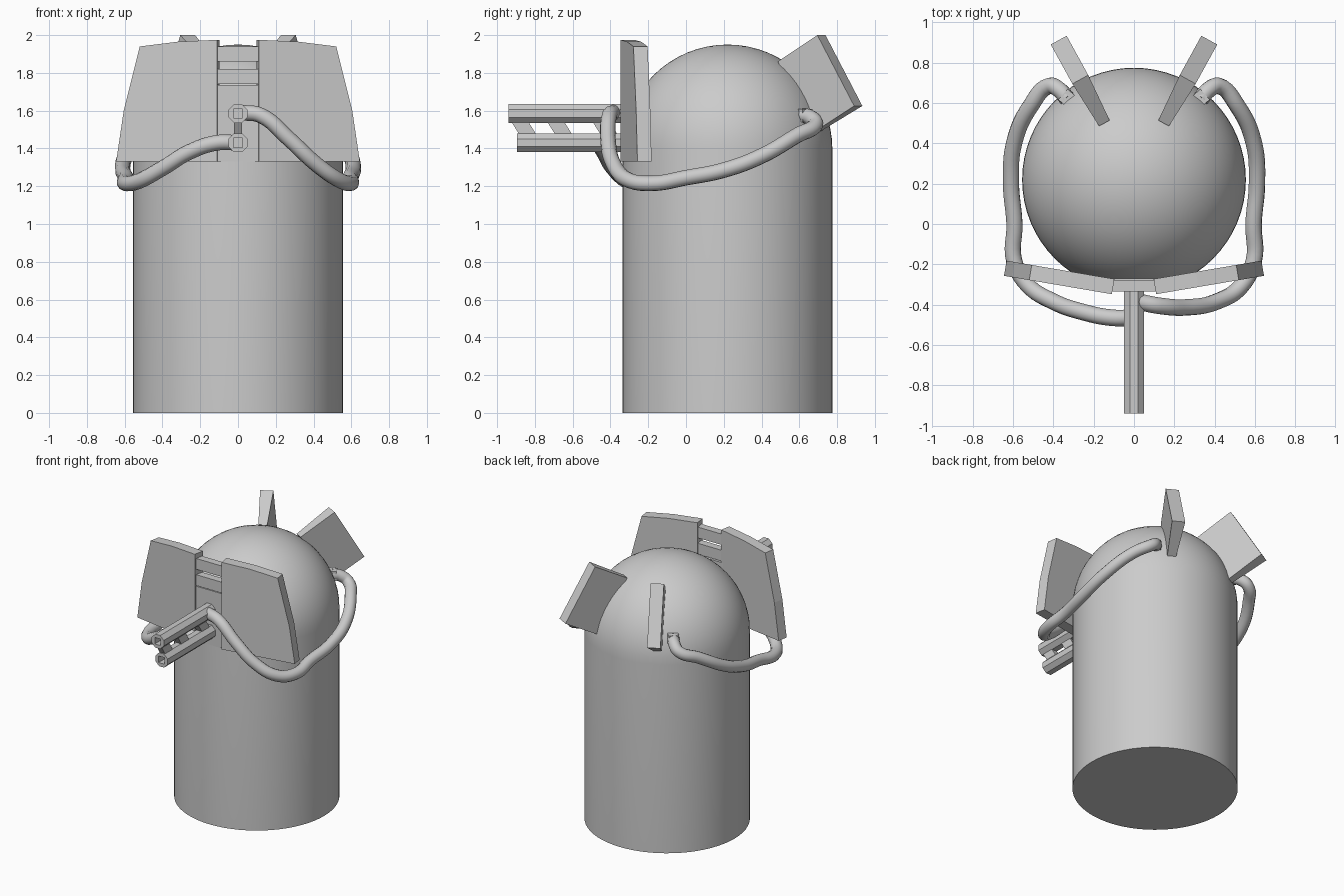
import bpy, bmesh, math
from mathutils import Vector, Matrix

if "Cube" in bpy.data.objects:
    bpy.data.objects.remove(bpy.data.objects["Cube"])


def make(name, verts, faces):
    me = bpy.data.meshes.new(name)
    me.from_pydata([tuple(v) for v in verts], [], faces)
    bm = bmesh.new()
    bm.from_mesh(me)
    bmesh.ops.recalc_face_normals(bm, faces=bm.faces)
    bm.to_mesh(me)
    bm.free()
    ob = bpy.data.objects.new(name, me)
    bpy.context.collection.objects.link(ob)
    return ob


def loft(name, a, b):
    """Solid between two matching outlines."""
    n = len(a)
    faces = [tuple(range(n)), tuple(range(n, 2 * n))]
    faces += [(i, (i + 1) % n, n + (i + 1) % n, n + i) for i in range(n)]
    return make(name, list(a) + list(b), faces)


def box(name, lo, hi):
    (x0, y0, z0), (x1, y1, z1) = lo, hi
    ring = lambda z: [(x0, y0, z), (x1, y0, z), (x1, y1, z), (x0, y1, z)]
    return loft(name, ring(z0), ring(z1))


def select(ob):
    bpy.ops.object.select_all(action='DESELECT')
    ob.select_set(True)
    bpy.context.view_layer.objects.active = ob


# Domed cylindrical body
R, CY, ZC, SEG, RINGS = 0.555, 0.22, 1.395, 64, 16
profile = [(R, 0)] + [(R * math.cos(t), ZC + R * math.sin(t))
                      for t in (i * math.pi / 2 / RINGS for i in range(RINGS))]
verts = [(r * math.cos(2 * math.pi * k / SEG), CY + r * math.sin(2 * math.pi * k / SEG), z)
         for r, z in profile for k in range(SEG)]
faces = [tuple(range(SEG))]
for j in range(len(profile) - 1):
    for k in range(SEG):
        k2 = (k + 1) % SEG
        faces.append((j * SEG + k, j * SEG + k2, (j + 1) * SEG + k2, (j + 1) * SEG + k))
last = (len(profile) - 1) * SEG
faces += [(last + k, last + (k + 1) % SEG, len(verts)) for k in range(SEG)]
verts.append((0, CY, ZC + R))
body = make("body", verts, faces)
select(body)
bpy.ops.object.shade_smooth_by_angle(angle=math.radians(40))

# Swept-back front shields
outline = [(0.11, 1.33), (0.645, 1.33), (0.605, 1.6), (0.52, 1.94), (0.32, 1.965), (0.11, 1.975)]
for side, label in ((1, "right"), (-1, "left")):
    front = [Vector((side * x, -0.348 + (x - 0.11) * 0.17, z)) for x, z in outline]
    back = [v + Vector((-side * 0.013, 0.075, 0)) for v in front]
    loft("front_shield_" + label, front, back)

# Centre bars and gun mount between the shields
box("upper_bar", (-0.115, -0.335, 1.86), (0.115, -0.28, 1.94))
box("lower_bar", (-0.115, -0.335, 1.74), (0.115, -0.28, 1.82))
box("gun_mount", (-0.115, -0.335, 1.33), (0.115, -0.27, 1.735))


# Octagonal barrels with square bores
def barrel(name, z, y0):
    pts = [(0.054 * math.cos(math.radians(22.5 + 45 * i)),
            z + 0.054 * math.sin(math.radians(22.5 + 45 * i))) for i in range(8)]
    ob = loft(name, [(x, y0, q) for x, q in pts], [(x, -0.31, q) for x, q in pts])
    cut = box(name + "_cutter", (-0.024, y0 - 0.1, z - 0.024), (0.024, y0 + 0.12, z + 0.024))
    cut.hide_render = True
    cut.hide_set(True)
    mod = ob.modifiers.new("bore", 'BOOLEAN')
    mod.operation, mod.object = 'DIFFERENCE', cut
    mod.solver = 'EXACT'


barrel("upper_barrel", 1.585, -0.94)
barrel("lower_barrel", 1.43, -0.895)

# Slanted webs joining the barrels
for i, y in enumerate((-0.93, -0.74, -0.50)):
    quad = [(y, 1.55), (y + 0.09, 1.55), (y + 0.14, 1.47), (y + 0.05, 1.47)]
    loft(f"barrel_web_{i + 1}", [(-0.022, a, b) for a, b in quad], [(0.022, a, b) for a, b in quad])

# Tilted rear fins, thicker at the outer edge, with cable sockets
rear = [(0.50, 1.86, 0.03), (0.717, 2.0, 0.045), (0.912, 1.625, 0.045), (0.697, 1.49, 0.03)]
for side, label in ((1, "right"), (-1, "left")):
    n = Vector((0.876, -0.482, 0))
    rings = []
    for s in (-1, 1):
        ring = [Vector((0.147 + (y - 0.50) * 0.55, y, z)) + n * t * s for y, z, t in rear]
        rings.append([(side * v.x, v.y, v.z) for v in ring])
    loft("rear_fin_" + label, *rings)
    socket = box("cable_socket_" + label, (-0.05, -0.035, -0.035), (0.05, 0.035, 0.035))
    socket.matrix_world = (Matrix.Translation((side * 0.315, 0.61, 1.575))
                           @ Matrix.Rotation(side * math.radians(42), 4, 'Z'))


# Cables from the barrels round to the rear sockets
def cable(name, pts):
    cu = bpy.data.curves.new(name, 'CURVE')
    cu.dimensions = '3D'
    cu.bevel_depth, cu.bevel_resolution = 0.041, 4
    cu.resolution_u, cu.use_fill_caps = 6, True
    sp = cu.splines.new('BEZIER')
    sp.bezier_points.add(len(pts) - 1)
    for bp, p in zip(sp.bezier_points, pts):
        bp.co = p
        bp.handle_left_type = bp.handle_right_type = 'AUTO'
    ob = bpy.data.objects.new(name, cu)
    bpy.context.collection.objects.link(ob)
    select(ob)
    bpy.ops.object.convert(target='MESH')
    bpy.ops.object.shade_smooth_by_angle(angle=math.radians(50))


rest = [(0.595, -0.18, 1.215), (0.593, 0.0, 1.245), (0.61, 0.2, 1.285), (0.595, 0.4, 1.36),
        (0.51, 0.59, 1.47), (0.42, 0.685, 1.525), (0.37, 0.665, 1.56), (0.33, 0.62, 1.575)]
cable("cable_right", [(0.02, -0.385, 1.59), (0.12, -0.405, 1.575), (0.27, -0.413, 1.45),
                      (0.41, -0.385, 1.32), (0.53, -0.31, 1.235)] + rest)
cable("cable_left", [(0, -0.465, 1.43), (-0.11, -0.465, 1.43), (-0.26, -0.435, 1.38),
                     (-0.40, -0.385, 1.295), (-0.53, -0.30, 1.225)]
      + [(-x, y, z) for x, y, z in rest])
